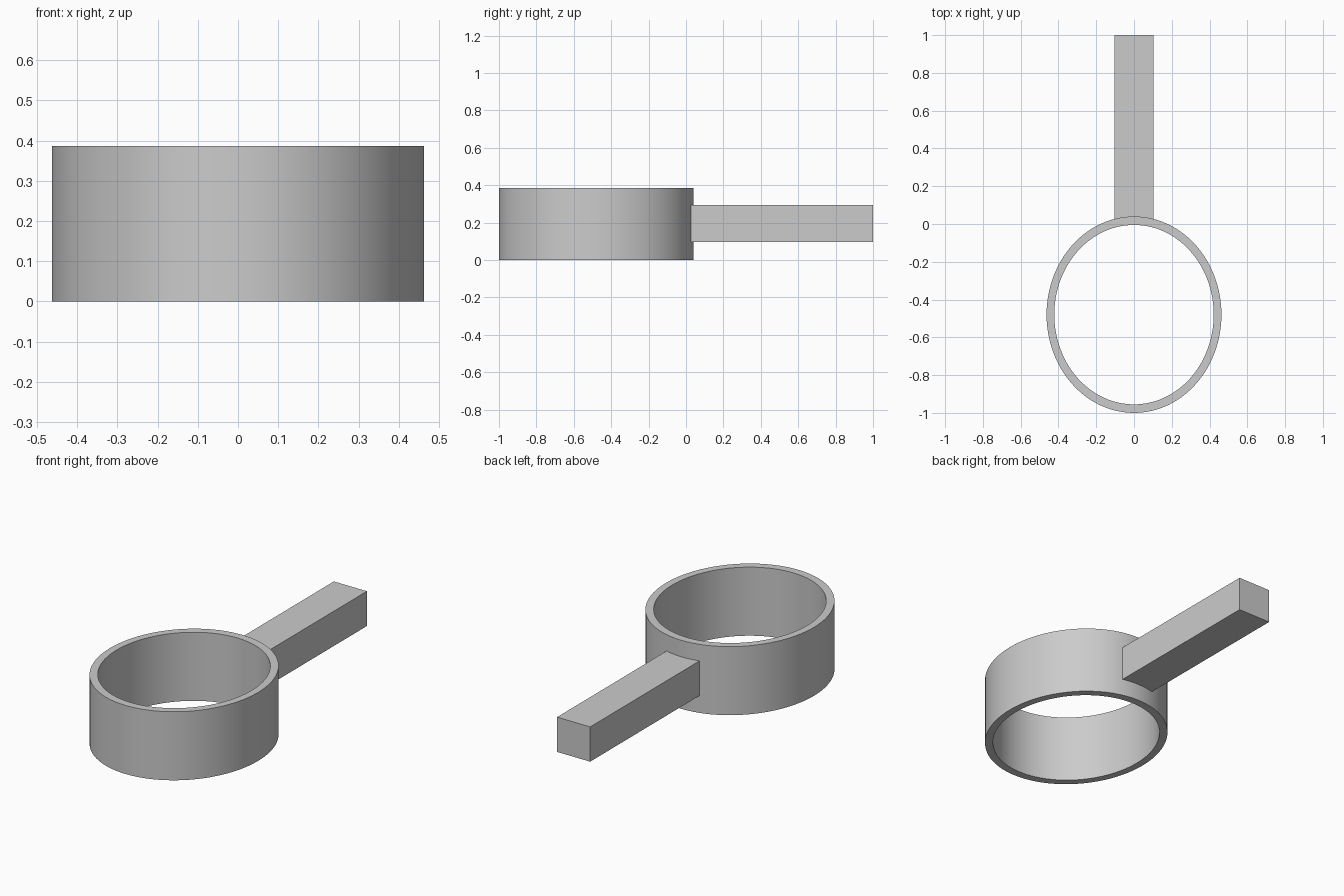
import bpy
import bmesh
import math

cube = bpy.data.objects.get("Cube")
if cube:
    bpy.data.objects.remove(cube, do_unlink=True)

grey = bpy.data.materials.new("light_grey")
grey.use_nodes = True
colour = (0.6, 0.6, 0.6, 1)
grey.diffuse_color = colour
grey.node_tree.nodes["Principled BSDF"].inputs["Base Color"].default_value = colour


def add_object(name, bm):
    bmesh.ops.recalc_face_normals(bm, faces=bm.faces)
    mesh = bpy.data.meshes.new(name)
    bm.to_mesh(mesh)
    bm.free()
    mesh.materials.append(grey)
    obj = bpy.data.objects.new(name, mesh)
    bpy.context.collection.objects.link(obj)
    return obj


# Open oval ring: a rectangular wall section swept round an ellipse
SEGMENTS = 96
CENTRE_Y = -0.48
HEIGHT = 0.386
OUTER = (0.463, 0.52)
INNER = (0.422, 0.475)

bm = bmesh.new()
sections = []
for i in range(SEGMENTS):
    a = math.tau * i / SEGMENTS
    sections.append([
        bm.verts.new((rx * math.cos(a), CENTRE_Y + ry * math.sin(a), z))
        for (rx, ry), z in ((OUTER, 0), (OUTER, HEIGHT), (INNER, HEIGHT), (INNER, 0))
    ])
for i, here in enumerate(sections):
    after = sections[(i + 1) % SEGMENTS]
    for j in range(4):
        k = (j + 1) % 4
        bm.faces.new((here[j], after[j], after[k], here[k]))
ring = add_object("ring", bm)

bpy.ops.object.select_all(action="DESELECT")
ring.select_set(True)
bpy.context.view_layer.objects.active = ring
bpy.ops.object.shade_smooth_by_angle(angle=math.radians(30))

# Square bar handle, its inner end buried in the ring wall
START_Y, END_Y = 0.01, 1.0
bm = bmesh.new()
bmesh.ops.create_cube(bm, size=1)
bmesh.ops.scale(bm, vec=(0.206, END_Y - START_Y, 0.196), verts=bm.verts)
bmesh.ops.translate(bm, vec=(0, (START_Y + END_Y) / 2, 0.195), verts=bm.verts)
add_object("handle", bm)
